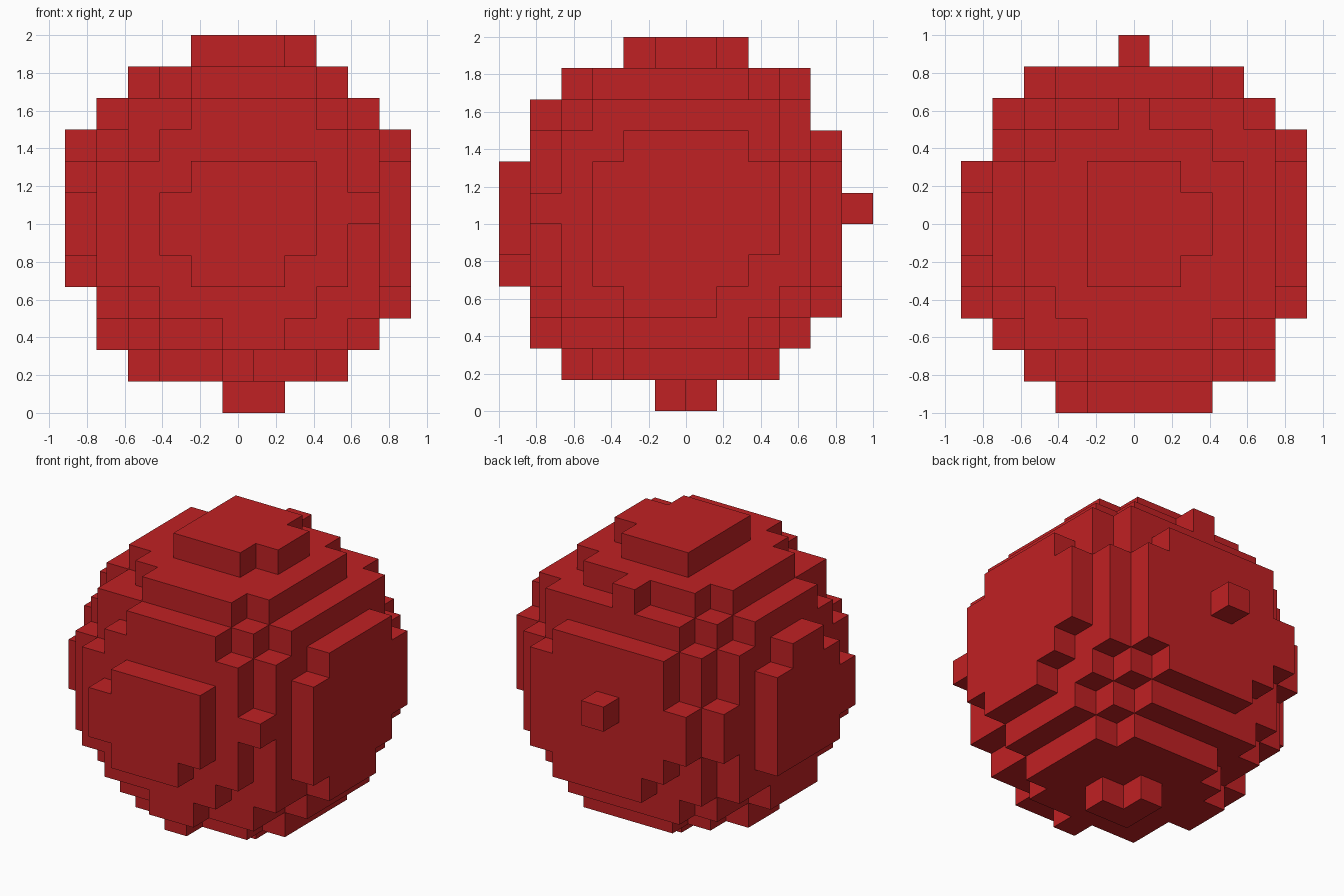
import bpy
import bmesh
from itertools import product
from mathutils import Vector

# Remove the default cube
old = bpy.data.objects.get("Cube")
if old:
    bpy.data.objects.remove(old, do_unlink=True)

# Single red colour
RED = (0.53, 0.015, 0.017, 1.0)
red = bpy.data.materials.new("red")
red.use_nodes = True
red.diffuse_color = RED
red.node_tree.nodes["Principled BSDF"].inputs["Base Color"].default_value = RED

# Block grid: eleven blocks wide, twelve deep and high
CELL = 1 / 6
COUNT = (11, 12, 12)
CENTRE = Vector((0.195, -0.227, 0.18))   # slightly off the grid centre
RADIUS = 5.755


def block_centre(cell):
    return Vector([i - (n - 1) / 2 for i, n in zip(cell, COUNT)])


filled = {c for c in product(*map(range, COUNT))
          if (block_centre(c) - CENTRE).length <= RADIUS}

# Outer skin: one square wherever a filled block meets an empty one
bm = bmesh.new()
for cell in filled:
    for axis, side in product(range(3), (-1, 1)):
        neighbour = list(cell)
        neighbour[axis] += side
        if tuple(neighbour) in filled:
            continue
        normal, u, v = Vector(), Vector(), Vector()
        normal[axis] = side / 2
        u[(axis + 1) % 3] = side / 2
        v[(axis + 2) % 3] = 1 / 2
        middle = block_centre(cell) + normal
        corners = (middle - u - v, middle + u - v, middle + u + v, middle - u + v)
        bm.faces.new([bm.verts.new(p * CELL + Vector((0, 0, 1))) for p in corners])

# Weld the squares and merge flat areas into clean steps
bmesh.ops.remove_doubles(bm, verts=bm.verts, dist=0.001)
bmesh.ops.dissolve_limit(bm, angle_limit=0.01, verts=bm.verts, edges=bm.edges)
bmesh.ops.recalc_face_normals(bm, faces=bm.faces)

mesh = bpy.data.meshes.new("block_sphere")
bm.to_mesh(mesh)
bm.free()
mesh.materials.append(red)
ball = bpy.data.objects.new("block_sphere", mesh)
bpy.context.collection.objects.link(ball)
